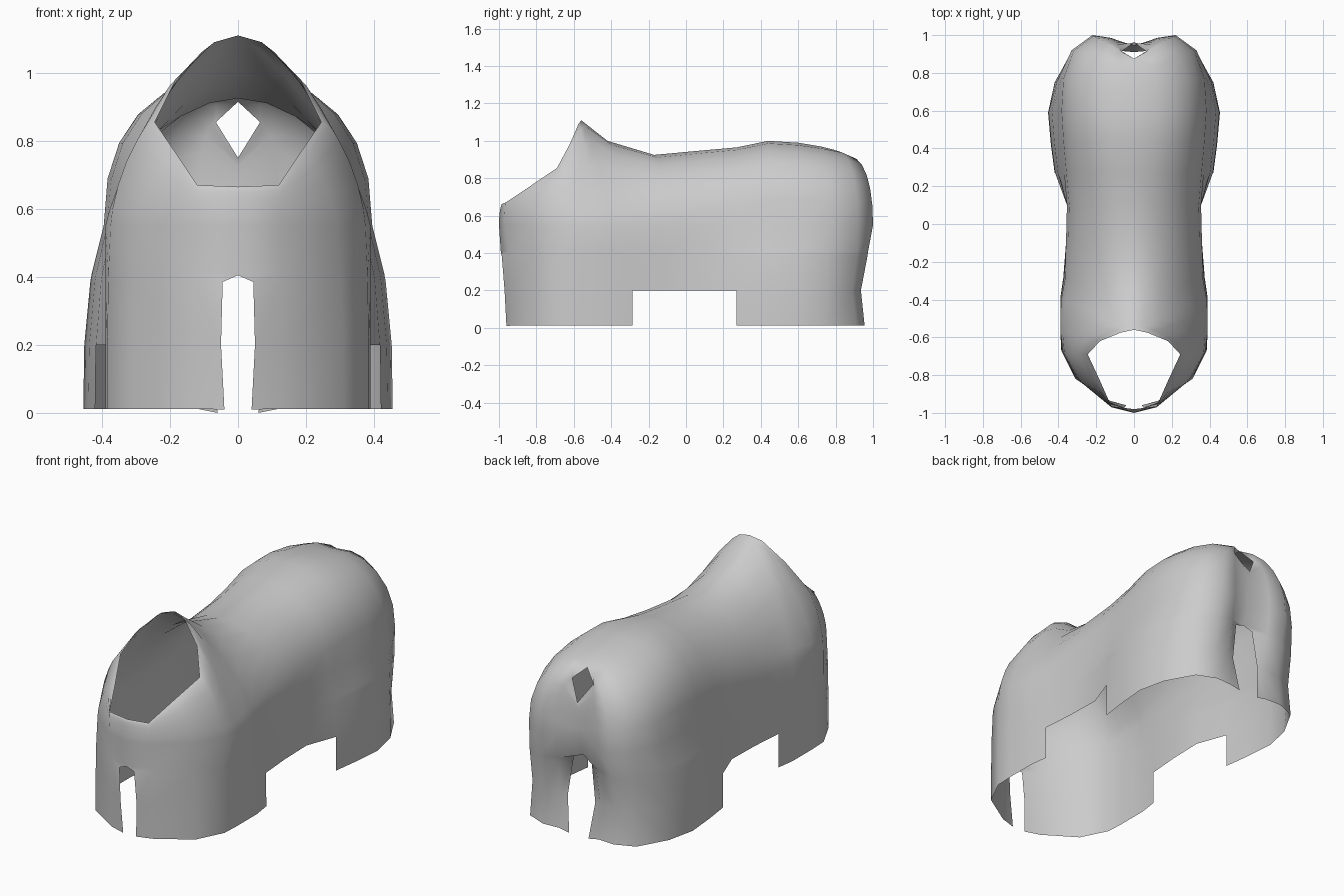
import bpy, bmesh, math

if "Cube" in bpy.data.objects:
    bpy.data.objects.remove(bpy.data.objects["Cube"])

# One cloth colour
cloth = bpy.data.materials.new("grey cloth")
cloth.diffuse_color = (0.6, 0.6, 0.6, 1)
cloth.use_nodes = True
cloth.node_tree.nodes["Principled BSDF"].inputs["Base Color"].default_value = cloth.diffuse_color

# Vertical seams of the right half, chest to tail:
# hem x, y | belly x, y | upper end x, y, z | roundness
SEAMS = [
    (.04, -.96, .0, -1.0, .0, -.98, .665, 2),
    (.13, -.935, .12, -.97, .12, -.965, .67, 2),
    (.31, -.82, .29, -.83, .18, -.83, .76, 1.6),
    (.385, -.67, .375, -.68, .245, -.69, .855, 1.5),
    (.39, -.57, .39, -.57, .18, -.62, .985, 1.2),
    (.39, -.48, .39, -.48, .07, -.575, 1.09, 1.25),
    (.39, -.39, .385, -.40, .0, -.56, 1.11, 1.3),
    (.375, -.285, .365, -.29, .0, -.42, 1.0, 1.5),
    (.36, -.10, .36, -.10, .0, -.17, .925, 1.85),
    (.355, .10, .355, .10, .0, .10, .95, 1.95),
    (.42, .27, .37, .27, .0, .27, .965, 2.1),
    (.44, .42, .385, .44, .0, .44, 1.0, 2.25),
    (.455, .59, .395, .60, .0, .60, .99, 2.35),
    (.42, .75, .385, .77, .0, .72, .97, 2.3),
    (.33, .91, .33, .92, .0, .80, .95, 2.2),
    (.22, .955, .22, 1.0, .0, .875, .915, 2.2),
    (.12, .95, .12, .985, .065, .915, .855, 2.1),
    (.06, .95, .0, .94, .0, .965, .75, 2),
]
SKIRT = [.012, .2, .385, .41, .55]     # skirt heights up to the belly line
STEPS = 6                              # rows from belly line to spine
# Centre slit edges (x, y, z) replacing the lower rows of the end seams
CHEST_SLIT = [(.04, -.96, .01), (.05, -.97, .2), (.045, -.985, .385), (0, -.99, .405)]
TAIL_SLIT = [(.06, .95, 0), (.085, .925, .2), (.055, .915, .42), (0, .91, .44)]


def seam_points(seam, slit):
    hx, hy, bx, by, tx, ty, tz, r = seam
    points = list(slit)
    for k in range(len(slit), len(SKIRT)):
        z = SKIRT[k]
        f = (z / SKIRT[-1]) ** 3
        pinch = .022 if k == 1 and hy > .8 else 0     # hocks tuck in
        points.append((hx + (bx - hx) * f, hy + (by - hy) * f - pinch, z))
    for k in range(1, STEPS + 1):      # rounded shoulder up to the upper end
        a = k / STEPS * math.pi / 2
        c = max(math.cos(a), 0) ** (2 / r) if k < STEPS else 0
        s = math.sin(a) ** (2 / r)
        points.append((tx + (bx - tx) * c, ty + (by - ty) * c,
                       SKIRT[-1] + (tz - SKIRT[-1]) * s))
    return points


# Right half of the cover, leaving the leg notch open
bm = bmesh.new()
last = len(SEAMS) - 1
slits = {0: CHEST_SLIT, last: TAIL_SLIT}
grid = [[bm.verts.new(p) for p in seam_points(s, slits.get(i, []))]
        for i, s in enumerate(SEAMS)]
for i in range(last):
    notch = -.29 < SEAMS[i][1] < .26
    for j in range(1 if notch else 0, len(grid[0]) - 1):
        bm.faces.new((grid[i][j], grid[i + 1][j],
                      grid[i + 1][j + 1], grid[i][j + 1]))
bmesh.ops.delete(bm, geom=[v for v in bm.verts if not v.link_faces], context='VERTS')

# Left half: mirrored copy welded along the spine and centre seams
copy = bmesh.ops.duplicate(bm, geom=bm.verts[:] + bm.edges[:] + bm.faces[:])["geom"]
for v in copy:
    if isinstance(v, bmesh.types.BMVert):
        v.co.x = -v.co.x
bmesh.ops.reverse_faces(bm, faces=[f for f in copy if isinstance(f, bmesh.types.BMFace)])
bmesh.ops.remove_doubles(bm, verts=bm.verts[:], dist=.0005)

mesh = bpy.data.meshes.new("horse_cover")
bm.to_mesh(mesh)
bm.free()
mesh.materials.append(cloth)
mesh.shade_smooth()
cover = bpy.data.objects.new("horse_cover", mesh)
bpy.context.collection.objects.link(cover)
